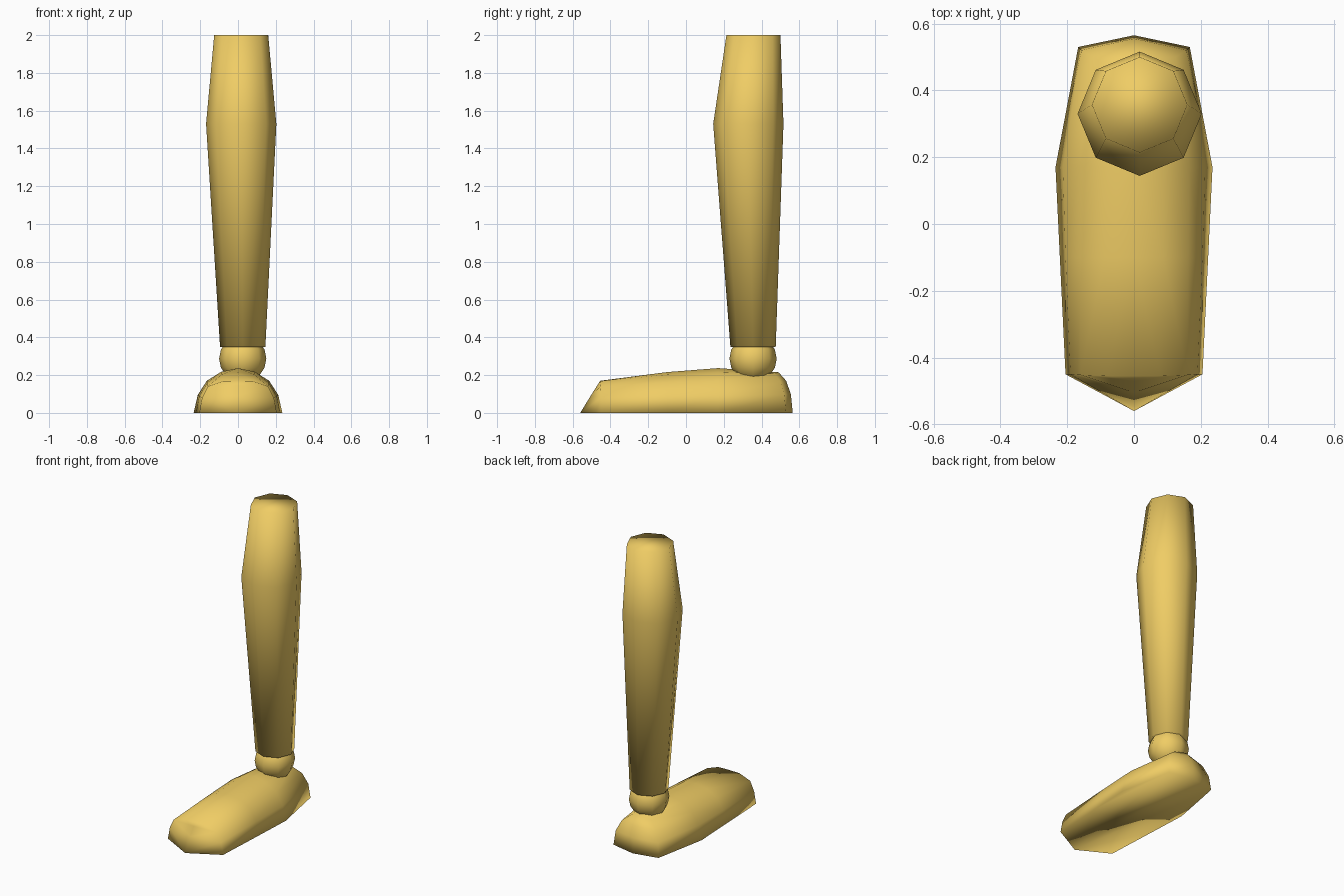
import bpy, bmesh, math

if "Cube" in bpy.data.objects:
    bpy.data.objects.remove(bpy.data.objects["Cube"])

mat = bpy.data.materials.new("yellow")
mat.diffuse_color = (0.87, 0.61, 0.13, 1)
mat.use_nodes = True
mat.node_tree.nodes["Principled BSDF"].inputs["Base Color"].default_value = mat.diffuse_color


def finish(name, bm):
    bmesh.ops.recalc_face_normals(bm, faces=bm.faces[:])
    for f in bm.faces:
        f.smooth = True
    me = bpy.data.meshes.new(name)
    bm.to_mesh(me)
    bm.free()
    me.materials.append(mat)
    ob = bpy.data.objects.new(name, me)
    bpy.context.collection.objects.link(ob)
    return ob


# Shin: three eight-sided rings (centre x, centre y, z, radius), capped
bm = bmesh.new()
rings = []
for cx, cy, z, r in [(0.025, 0.355, 0.35, 0.12),
                     (0.017, 0.33, 1.53, 0.186),
                     (0.017, 0.357, 2.0, 0.143)]:
    rings.append([bm.verts.new((cx + r * math.cos(i * math.pi / 4),
                                cy + r * math.sin(i * math.pi / 4), z))
                  for i in range(8)])
for a, b in zip(rings, rings[1:]):
    for i in range(8):
        j = (i + 1) % 8
        bm.faces.new((a[i], a[j], b[j], b[i]))
bm.faces.new(rings[0])
bm.faces.new(rings[-1])
finish("shin", bm)

# Ankle ball
bm = bmesh.new()
bmesh.ops.create_uvsphere(bm, u_segments=8, v_segments=8, radius=0.125)
bmesh.ops.translate(bm, verts=bm.verts[:], vec=(0.025, 0.355, 0.287))
finish("ankle_ball", bm)

# Foot: half outlines from toe tip to heel, stacked from sole to ridge, then mirrored
layers = [
    [(0, -.56, 0), (.205, -.45, 0), (.222, -.1, 0), (.235, .17, 0), (.167, .53, 0), (0, .565, 0)],
    [(0, -.505, .09), (.19, -.45, .08), (.205, -.1, .09), (.213, .17, .095), (.157, .52, .095), (0, .555, .1)],
    [(0, -.47, .145), (.16, -.452, .14), (.162, -.1, .16), (.165, .17, .17), (.125, .5, .165), (0, .53, .17)],
    [(0, -.455, .17), (.078, -.455, .168), (.088, -.1, .202), (.09, .17, .217), (.07, .47, .207), (0, .49, .215)],
    [(0, -.455, .17), (0, -.455, .17), (0, -.1, .216), (0, .17, .237), (0, .49, .215), (0, .49, .215)],
]
bm = bmesh.new()
rows = [[bm.verts.new(p) for p in row] for row in layers]
for a, b in zip(rows, rows[1:]):
    for i in range(5):
        bm.faces.new((a[i], a[i + 1], b[i + 1], b[i]))
bm.faces.new(rows[0][::-1])
bmesh.ops.remove_doubles(bm, verts=bm.verts[:], dist=0.0005)
geom = bm.verts[:] + bm.edges[:] + bm.faces[:]
bmesh.ops.mirror(bm, geom=geom, axis='X', merge_dist=0.0005)
bmesh.ops.remove_doubles(bm, verts=bm.verts[:], dist=0.0005)
finish("foot", bm)
